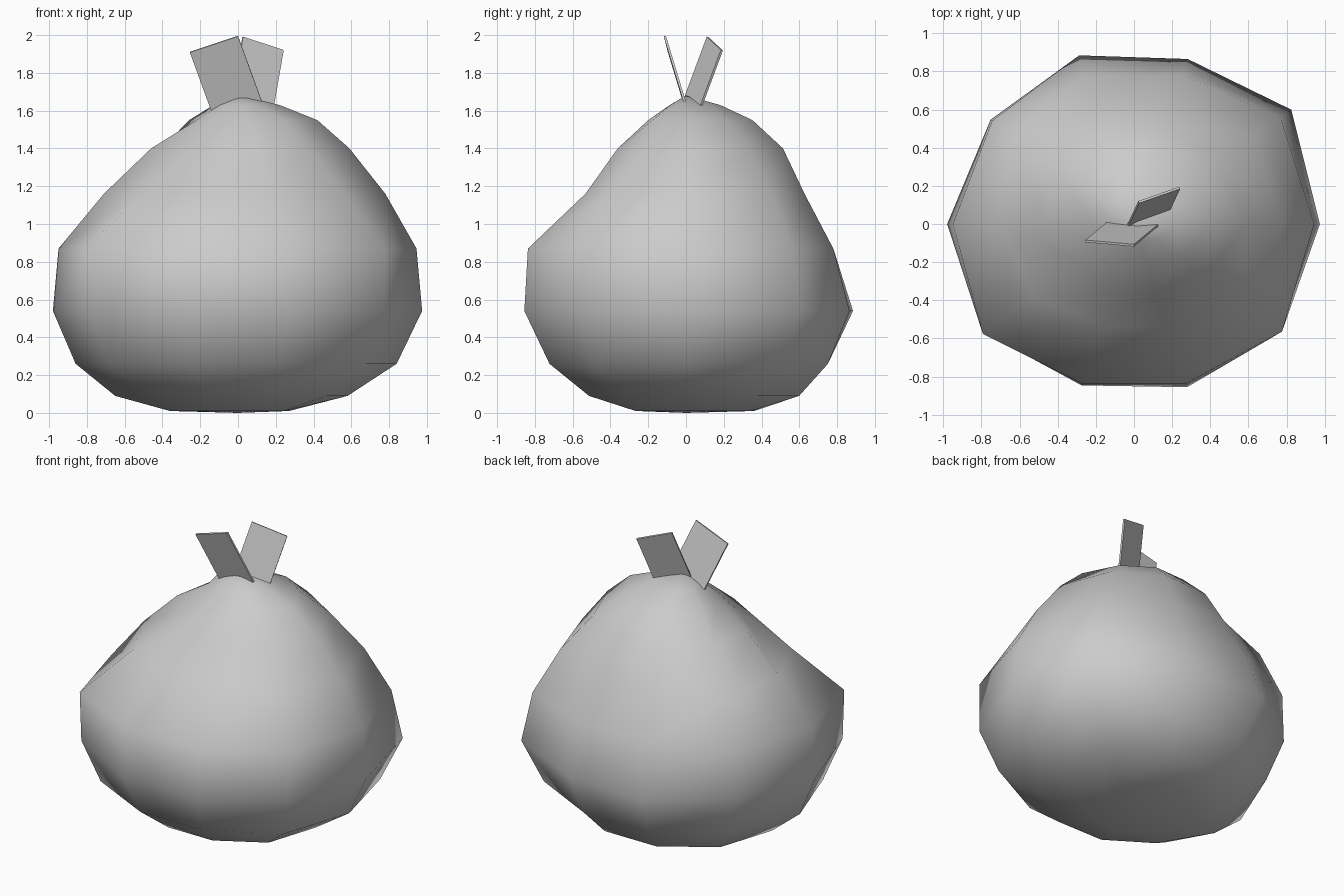
import bpy, bmesh
from math import cos, sin, radians
from mathutils import Vector

if "Cube" in bpy.data.objects:
    bpy.data.objects.remove(bpy.data.objects["Cube"])

HEIGHTS = (0.01, 0.09, 0.26, 0.54, 0.87, 1.16, 1.40, 1.55, 1.63)

# lumpy side profiles, one every 36 degrees counter-clockwise from +x
PROFILES = (
    (.27, .58, .84, .975, .945, .78, .59, .42, .22),
    (.30, .65, .88, 1.02, .95, .78, .57, .38, .20),
    (.36, .63, .79, .91, .82, .66, .54, .37, .19),
    (.38, .63, .79, .93, .82, .66, .52, .36, .18),
    (.34, .65, .82, .93, .92, .78, .50, .32, .16),
    (.36, .65, .86, .98, .95, .71, .46, .22, .10),
    (.30, .56, .85, .97, .98, .65, .34, .19, .09),
    (.28, .54, .76, .89, .88, .56, .37, .19, .08),
    (.28, .54, .76, .90, .88, .56, .38, .21, .09),
    (.30, .58, .84, .96, .96, .70, .46, .30, .14),
)


def finish(name, bm, smooth):
    bmesh.ops.recalc_face_normals(bm, faces=bm.faces[:])
    mesh = bpy.data.meshes.new(name)
    bm.to_mesh(mesh)
    bm.free()
    for p in mesh.polygons:
        p.use_smooth = smooth
    obj = bpy.data.objects.new(name, mesh)
    bpy.context.collection.objects.link(obj)
    return obj


# sack: ten-sided rings closed by a fan at each end
bm = bmesh.new()
n = len(PROFILES)
rings = []
for k, z in enumerate(HEIGHTS):
    rings.append([bm.verts.new((PROFILES[i][k] * cos(radians(36 * i)),
                                PROFILES[i][k] * sin(radians(36 * i)), z))
                  for i in range(n)])
bottom = bm.verts.new((0, 0, 0))
top = bm.verts.new((0.02, 0, 1.68))
for i in range(n):
    j = (i + 1) % n
    for a, b in zip(rings, rings[1:]):
        bm.faces.new((a[i], a[j], b[j], b[i]))
    bm.faces.new((bottom, rings[0][j], rings[0][i]))
    bm.faces.new((top, rings[-1][i], rings[-1][j]))
finish("sack_body", bm, True)


# tie flaps: thin slanted parallelograms stuck in the top
def flap(name, top_left, top_right, down, thickness=0.012):
    a, b, d = Vector(top_left), Vector(top_right), Vector(down)
    bm = bmesh.new()
    bm.faces.new([bm.verts.new(p) for p in (a, b, b + d, a + d)])
    obj = finish(name, bm, False)
    mod = obj.modifiers.new("thickness", 'SOLIDIFY')
    mod.thickness = thickness
    mod.offset = 0


flap("front_tie_flap", (-.255, -.09, 1.91), (0, -.112, 1.995), (.135, .112, -.37))
flap("back_tie_flap", (.025, .115, 1.99), (.24, .19, 1.92), (-.068, -.145, -.39))
